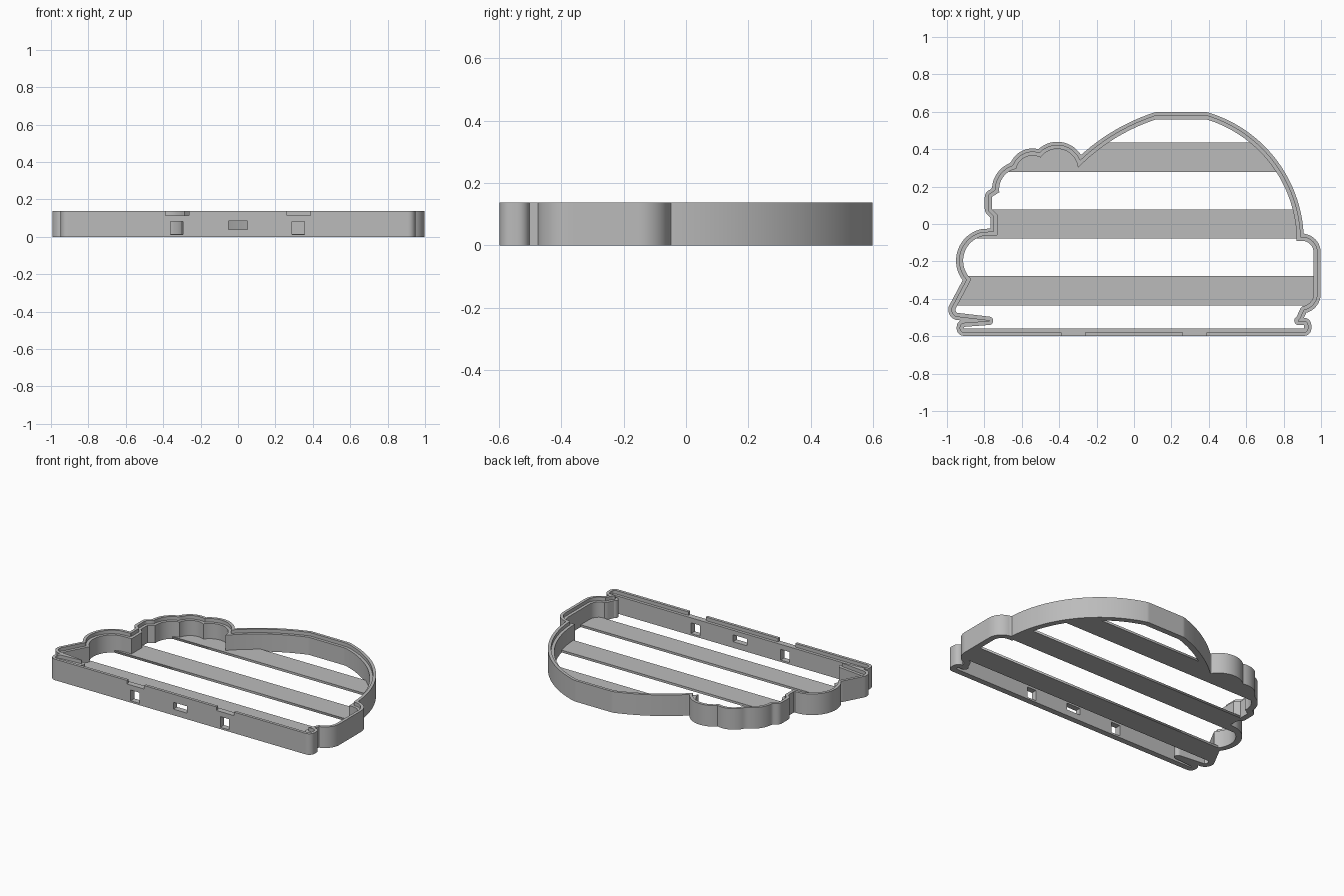
import bpy, bmesh, math
from mathutils import Vector

cube = bpy.data.objects.get("Cube")
if cube:
    bpy.data.objects.remove(cube, do_unlink=True)

HEIGHT, LEDGE, WALL, SLAT = 0.138, 0.115, 0.038, 0.015
STEP = 0.01

grey = bpy.data.materials.new("plain grey")
grey.use_nodes = True
grey.diffuse_color = (0.5, 0.5, 0.5, 1)
grey.node_tree.nodes["Principled BSDF"].inputs["Base Color"].default_value = grey.diffuse_color

# Inner outline: x, y and the bulge of the edge that follows (0 is straight)
OUTLINE = [
    (-.91, -.56, 0), (.91, -.56, 0), (.91, -.54, 0), (.88, -.54, -.8),
    (.87, -.495, 0), (.89, -.45, 0), (.90, -.44, .4), (.96, -.37, 0),
    (.96, -.15, .4), (.90, -.09, 0), (.87, -.09, .33), (.385, .56, 0),
    (.12, .56, .12), (-.30, .30, .7), (-.50, .355, .5), (-.63, .295, .4),
    (-.72, .17, 0), (-.76, .145, 0), (-.76, .08, 0), (-.73, .05, 0),
    (-.73, -.06, 0), (-.81, -.065, .6), (-.87, -.295, 0), (-.955, -.455, .3),
    (-.945, -.475, 0), (-.775, -.495, -1), (-.775, -.54, 0), (-.91, -.55, 0)]


def sample(outline):
    """Turn straight and bulged edges into closely spaced points."""
    pts = []
    for i, (x, y, bulge) in enumerate(outline):
        p, q = Vector((x, y)), Vector(outline[(i + 1) % len(outline)][:2])
        chord = q - p
        n = max(1, round(chord.length * (1 + abs(bulge)) / STEP))
        if bulge:
            left = Vector((-chord.y, chord.x))
            centre = (p + q) / 2 + left * (1 - bulge ** 2) / (4 * bulge)
            sweep = 4 * math.atan(bulge)
        for k in range(n):
            if bulge:
                a, r = sweep * k / n, p - centre
                pts.append(centre + Vector((r.x * math.cos(a) - r.y * math.sin(a),
                                            r.x * math.sin(a) + r.y * math.cos(a))))
            else:
                pts.append(p + chord * k / n)
    return pts


def distance(p, a, b):
    ab = b - a
    t = max(0, min(1, (p - a).dot(ab) / ab.length_squared))
    return (p - a - ab * t).length


def offset(pts, d):
    """Grow a loop outwards with rounded corners, dropping points that cross over."""
    out = []
    edges = list(zip(pts, pts[1:] + pts[:1]))
    for i, p in enumerate(pts):
        e0, e1 = (p - pts[i - 1]).normalized(), (edges[i][1] - p).normalized()
        turn = math.atan2(e0.x * e1.y - e0.y * e1.x, e0.dot(e1))
        start = math.atan2(-e0.x, e0.y)
        n = max(1, math.ceil(abs(turn) / 0.25))
        steps = [0.5] if n == 1 else [k / n for k in range(n + 1)]
        for s in steps:
            a = start + turn * s
            out.append(p + d * Vector((math.cos(a), math.sin(a))))
    return [p for p in out if all(distance(p, a, b) > d * 0.98 for a, b in edges)]


def clip(pts, y, sign):
    """Keep the part of a loop where sign * (py - y) is positive."""
    out = []
    for a, b in zip(pts, pts[1:] + pts[:1]):
        da, db = sign * (a.y - y), sign * (b.y - y)
        if da >= 0:
            out.append(a)
        if da * db < 0:
            out.append(a.lerp(b, da / (da - db)))
    return out


def plate(name, loops, height):
    """Extrude filled loops from the ground up; a loop inside another is a hole."""
    curve = bpy.data.curves.new(name, "CURVE")
    curve.dimensions, curve.fill_mode = "2D", "BOTH"
    curve.extrude = height / 2
    for loop in loops:
        spline = curve.splines.new("POLY")
        spline.points.add(len(loop) - 1)
        spline.use_cyclic_u = True
        for point, p in zip(spline.points, loop):
            point.co = (p.x, p.y, 0, 1)
    temp = bpy.data.objects.new(name, curve)
    bpy.context.collection.objects.link(temp)
    mesh = bpy.data.meshes.new_from_object(
        temp.evaluated_get(bpy.context.evaluated_depsgraph_get()))
    bpy.data.objects.remove(temp)
    bm = bmesh.new()
    bm.from_mesh(mesh)
    bmesh.ops.remove_doubles(bm, verts=bm.verts, dist=1e-5)
    bmesh.ops.recalc_face_normals(bm, faces=bm.faces)
    bmesh.ops.translate(bm, verts=bm.verts, vec=(0, 0, height / 2))
    bm.to_mesh(mesh)
    bm.free()
    mesh.materials.clear()
    mesh.materials.append(grey)
    obj = bpy.data.objects.new(name, mesh)
    bpy.context.collection.objects.link(obj)
    return obj


def cut(obj, x0, x1, z0, z1):
    """Cut a rectangular opening through the front wall."""
    bpy.ops.mesh.primitive_cube_add(size=1, location=((x0 + x1) / 2, -.58, (z0 + z1) / 2))
    cutter = bpy.context.object
    cutter.hide_render = True
    cutter.scale = (x1 - x0, 0.2, z1 - z0)
    mod = obj.modifiers.new("opening", "BOOLEAN")
    mod.operation, mod.solver, mod.object = "DIFFERENCE", "EXACT", cutter
    bpy.context.view_layer.objects.active = obj
    bpy.ops.object.modifier_apply(modifier=mod.name)
    bpy.data.objects.remove(cutter)


# Stepped rim: tall outer wall and lower inner ledge
inner = sample(OUTLINE)
middle = offset(inner, WALL / 2)
outer = offset(inner, WALL)
outer_wall = plate("outer_wall", [outer, middle], HEIGHT)
inner_ledge = plate("inner_ledge", [middle, inner], LEDGE)

# Openings in the front wall
for part in (outer_wall, inner_ledge):
    cut(part, -.36, -.295, .012, .082)
    cut(part, -.05, .05, .04, .085)
    cut(part, .29, .355, .012, .082)
for side in (-1, 1):
    cut(outer_wall, side * .325 - .063, side * .325 + .063, LEDGE, HEIGHT + .05)

# Flat slats across the floor
for name, y in (("back_slat", .357), ("middle_slat", 0), ("front_slat", -.357)):
    band = clip(clip(middle, y - .078, 1), y + .078, -1)
    plate(name, [band], SLAT)

# Smooth curved walls, keeping the rims sharp
for part in (outer_wall, inner_ledge):
    bpy.ops.object.select_all(action="DESELECT")
    part.select_set(True)
    bpy.context.view_layer.objects.active = part
    bpy.ops.object.shade_smooth_by_angle(angle=math.radians(30))
